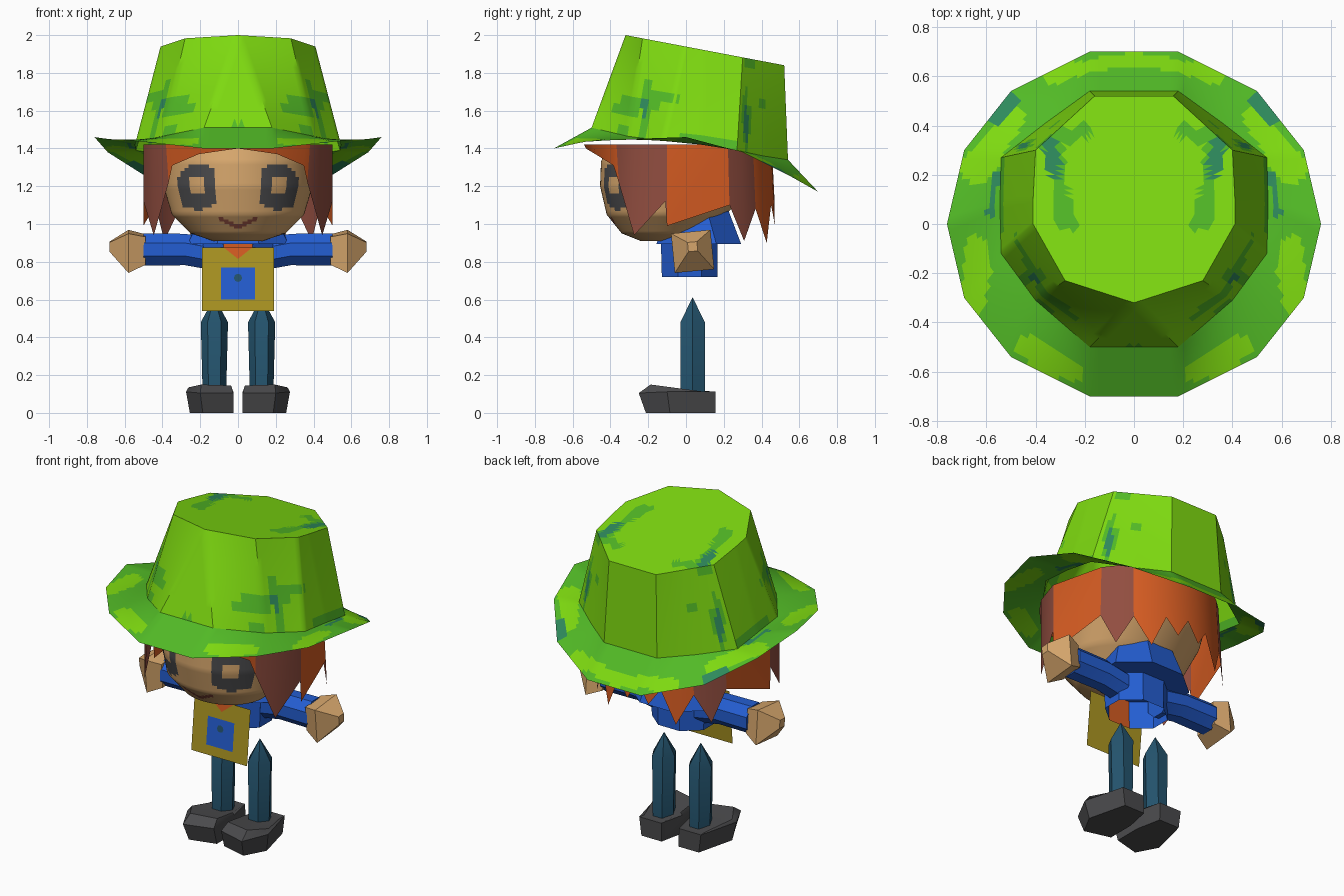
import bpy, bmesh, math
from mathutils import Vector
from mathutils.geometry import intersect_point_line

if "Cube" in bpy.data.objects:
    bpy.data.objects.remove(bpy.data.objects["Cube"])


def lin(v):
    v /= 255
    return v / 12.92 if v < 0.04045 else ((v + 0.055) / 1.055) ** 2.4


MATS = {}
for key, rgb in {"lime": (126, 218, 16), "leaf_green": (82, 186, 38), "teal": (46, 138, 92),
                 "orange_hair": (214, 92, 34), "brown_hair": (146, 78, 64),
                 "skin": (214, 166, 108), "blue": (36, 94, 210), "ochre": (172, 150, 34),
                 "navy": (36, 84, 110), "charcoal": (74, 74, 76)}.items():
    m = bpy.data.materials.new(key)
    m.diffuse_color = (*[lin(c) for c in rgb], 1)
    m.use_nodes = True
    m.node_tree.nodes["Principled BSDF"].inputs["Base Color"].default_value = m.diffuse_color
    MATS[key] = m


def finish(name, bm, mats, rule=None, angle=35, recalc=True):
    """Turn a bmesh into an object; rule(center, normal) gives the colour slot."""
    bmesh.ops.remove_doubles(bm, verts=bm.verts, dist=1e-4)
    if recalc:
        bmesh.ops.recalc_face_normals(bm, faces=bm.faces)
    bm.normal_update()
    if rule:
        for f in bm.faces:
            f.material_index = rule(f.calc_center_median(), f.normal)
    me = bpy.data.meshes.new(name)
    bm.to_mesh(me)
    bm.free()
    ob = bpy.data.objects.new(name, me)
    bpy.context.collection.objects.link(ob)
    for k in mats:
        me.materials.append(MATS[k])
    bpy.ops.object.select_all(action='DESELECT')
    ob.select_set(True)
    bpy.context.view_layer.objects.active = ob
    bpy.ops.object.shade_smooth_by_angle(angle=math.radians(angle))
    return ob


def loft(name, rings, mats, rule=None, caps=(True, True), cuts=0, angle=35):
    """Skin a list of closed rings with equal point counts."""
    bm = bmesh.new()
    vs = [[bm.verts.new(p) for p in r] for r in rings]
    n = len(rings[0])
    for a, b in zip(vs, vs[1:]):
        for i in range(n):
            j = (i + 1) % n
            bm.faces.new((a[i], a[j], b[j], b[i]))
    for on, r in zip(caps, (vs[0], vs[-1])):
        if on:
            bm.faces.new(r)
    bmesh.ops.remove_doubles(bm, verts=bm.verts, dist=1e-4)
    if cuts:
        bmesh.ops.subdivide_edges(bm, edges=bm.edges, cuts=cuts, use_grid_fill=True)
    return finish(name, bm, mats, rule, angle)


def oval(z, rx, y0, y1, n, phase=0.0):
    """Horizontal ring between front y0 and back y1."""
    c, ry = (y0 + y1) / 2, (y1 - y0) / 2
    return [(rx * math.sin(t), c - ry * math.cos(t), z)
            for t in (2 * math.pi * (i + phase) / n for i in range(n))]


def xring(x, y, z, r, n, phase=0.0):
    """Ring facing along x."""
    return [(x, y + r * math.cos(t), z + r * math.sin(t))
            for t in (2 * math.pi * (i + phase) / n for i in range(n))]


def mirrored(half):
    return half + [(-x, y, z) for x, y, z in reversed(half)]


def blobs(items, base):
    """Camouflage rule: slot of the first stroke within reach, same on both sides."""
    strokes = [(s, Vector(a), Vector(b), r) for s, a, b, r in items]

    def rule(c, _):
        p = Vector((abs(c.x), c.y, c.z))
        for s, a, b, r in strokes:
            q, t = intersect_point_line(p, a, b)
            q = a.lerp(b, min(1, max(0, t)))
            if (p - q).length < r + 0.008 * math.sin(31 * p.y + 23 * p.z):
                return s
        return base
    return rule


# Hat: tapered crown with tilted top, and a turned brim
base = mirrored([(.18, -.50, 1.51), (.40, -.31, 1.465), (.54, -.12, 1.44), (.545, .08, 1.42),
                 (.54, .27, 1.39), (.36, .41, 1.36), (.18, .54, 1.34)])
top = mirrored([(x, y, 2 - .19 * (y + .32)) for x, y in
                ((0, -.32), (.28, -.23), (.41, 0), (.41, .1), (.40, .30), (.28, .41), (.16, .52))])
edge = mirrored([(.18, -.70, 1.40), (.50, -.54, 1.435), (.69, -.30, 1.45), (.76, 0, 1.46),
                 (.69, .30, 1.38), (.50, .54, 1.26), (.18, .70, 1.17)])
CAMO = ["lime", "leaf_green", "teal"]
loft("hat_crown", [base, top, [(0, .1, 1.92)] * 14], CAMO, blobs([
    (2, (.43, -.20, 1.50), (.41, -.22, 1.66), .018), (2, (.41, -.22, 1.64), (.28, -.33, 1.62), .014),
    (2, (.34, .34, 1.87), (.32, .18, 1.90), .025), (2, (.47, .33, 1.45), (.44, .33, 1.62), .018),
    (1, (.43, -.20, 1.46), (.40, -.21, 1.72), .035), (1, (.42, -.20, 1.66), (.46, -.05, 1.66), .03),
    (1, (.41, -.24, 1.62), (.24, -.36, 1.62), .035), (1, (.0, -.48, 1.50), (.36, -.33, 1.48), .035),
    (1, (.20, .38, 1.87), (.36, .34, 1.87), .035), (1, (.33, .32, 1.87), (.27, .0, 1.94), .035),
    (1, (.48, .33, 1.40), (.43, .33, 1.70), .03), (1, (.46, .33, 1.58), (.33, .42, 1.64), .025),
    (1, (.53, .0, 1.44), (.53, .25, 1.40), .03)], 0), caps=(False, False), cuts=9)
loft("hat_brim", [edge, base], CAMO, blobs([
    (2, (.50, .50, 1.29), (.56, .42, 1.32), .025), (2, (.58, .05, 1.43), (.56, .2, 1.41), .018),
    (0, (.25, -.60, 1.44), (.44, -.50, 1.44), .05), (0, (.64, -.32, 1.45), (.64, -.10, 1.45), .05),
    (0, (.64, .22, 1.40), (.50, .42, 1.33), .06), (0, (.0, .66, 1.20), (.32, .60, 1.22), .05)], 1),
    caps=(False, False), cuts=9)

# Head: dense rounded loft with painted eyes and mouth
prof = [(.91, .13, -.24, .0), (.95, .25, -.34, .10), (1.05, .35, -.42, .21), (1.2, .395, -.455, .36),
        (1.33, .405, -.45, .42), (1.43, .38, -.41, .40)]
rings = [oval(*[u + (v - u) * k / 8 for u, v in zip(a, b)], 80)
         for a, b in zip(prof, prof[1:]) for k in range(8)]


def face_paint(c, _):
    x = abs(c.x)
    if c.y > -.1:
        return 0
    if .188 < x < .248 and 1.155 < c.z < 1.25:
        return 0
    if (abs(x - .213) / .103) ** 3 + (abs(c.z - 1.195) / .117) ** 3 < 1:
        return 1
    lip = 1.005 - .02 * math.cos(x * 34)
    return 2 if x < .09 and abs(c.z - lip) < .012 else 0


loft("head", rings, ["skin", "charcoal", "brown_hair"], face_paint, angle=60)

# Hair: ragged curtain, (angle from the front, hem height, colour of the next panel)
hem = [(0, 1.40, 0), (25, 1.37, 0), (45, 1.31, 0), (49, 1.22, 1), (62, .94, 1), (82, 1.12, 1),
       (83, .99, 0), (122, 1.10, 1), (132, .91, 1), (143, 1.08, 0), (154, .90, 0), (164, 1.10, 0),
       (172, 1.0, 0), (180, 1.12, 0)]


def lock(a, z, s):
    t = math.radians(a)
    r = 1 if a < 100 else 1 + .1 * (1.3 - z)
    if a < 50:
        r = 1 - 1.0 * (1.42 - z) * (1 - a / 60)
    return (s * .505 * r * math.sin(t), -.04 - .50 * r * math.cos(t), z)


bm = bmesh.new()
for s in (1, -1):
    for (a, za, c), (b, zb, _) in zip(hem, hem[1:]):
        f = bm.faces.new([bm.verts.new(lock(*p, s)) for p in
                          ((a, za), (b, zb), (b, 1.42), (a, 1.42))])
        f.material_index = c
finish("hair", bm, ["orange_hair", "brown_hair"], angle=25)

# Shirt: flared collar and open torso with an orange front
low = oval(.895, .29, -.175, .31, 8, .5)
high = [(x, y, .99 + .35 * max(0, y - .0)) for x, y, z in oval(0, .235, -.14, .24, 8, .5)]
loft("collar", [low, high], ["blue"], caps=(True, True))
loft("torso", [oval(.72, .19, -.14, .18, 8, .5), oval(.90, .20, -.145, .18, 8, .5)],
     ["blue", "orange_hair"], lambda c, n: int(c.y < -.12), caps=(False, True))

# Apron: thin slanted sheet with pocket, button and neckerchief tip


def sheet(name, pts, mat, lift):
    b = bmesh.new()
    b.faces.new([b.verts.new((x, -.15 - .1 * (.87 - z) - lift, z)) for x, z in pts])
    finish(name, b, [mat], recalc=False)


def box(w, z0, z1):
    return [(-w, z0), (w, z0), (w, z1), (-w, z1)]


sheet("apron", box(.19, .54, .875), "ochre", 0)
sheet("apron_pocket", box(.09, .60, .77), "blue", .004)
sheet("pocket_button", [(.022 * math.cos(k * math.pi / 4), .715 + .022 * math.sin(k * math.pi / 4))
                        for k in range(8)], "navy", .008)
sheet("neckerchief", [(0, .815), (.075, .875), (-.075, .875)], "orange_hair", .004)

# Limbs, made once per side
for side, s in (("right", 1), ("left", -1)):
    loft(side + "_sleeve", [xring(s * x, .04, z, r, 8, .5) for x, z, r in
                            ((.14, .84, .09), (.28, .865, .09), (.50, .865, .092))], ["blue"])
    loft(side + "_hand", [xring(s * x, .035, z, r, 4, .56) for x, z, r in
                          ((.49, .865, .105), (.58, .855, .148), (.68, .88, .035))], ["skin"])
    leg = [[(s * .125 + x, y, z) for x, y, z in oval(z, r, .035 - ry, .035 + ry, 6, .5)]
           for z, r, ry in ((.09, .062, .075), (.48, .072, .075), (.61, .001, .001))]
    loft(side + "_leg", leg, ["navy"])
    # Shoe: six-sided plan, sloping top, toe pointing outward
    plan = [(.025, -.20), (.20, -.25), (.275, -.10), (.21, .155), (.06, .155), (.025, .0)]
    sole = [(s * (.025 + (x - .025) * .92), y * (.85 if y < 0 else 1), 0) for x, y in plan]
    rim = [(s * x, y, .112 if y > -.15 else .105) for x, y in plan]
    cap = [(s * (.145 + (x - .145) * .9), .0 + y * .75, .125 - .1 * y) for x, y in plan]
    loft(side + "_shoe", [sole, rim, cap], ["charcoal"])
